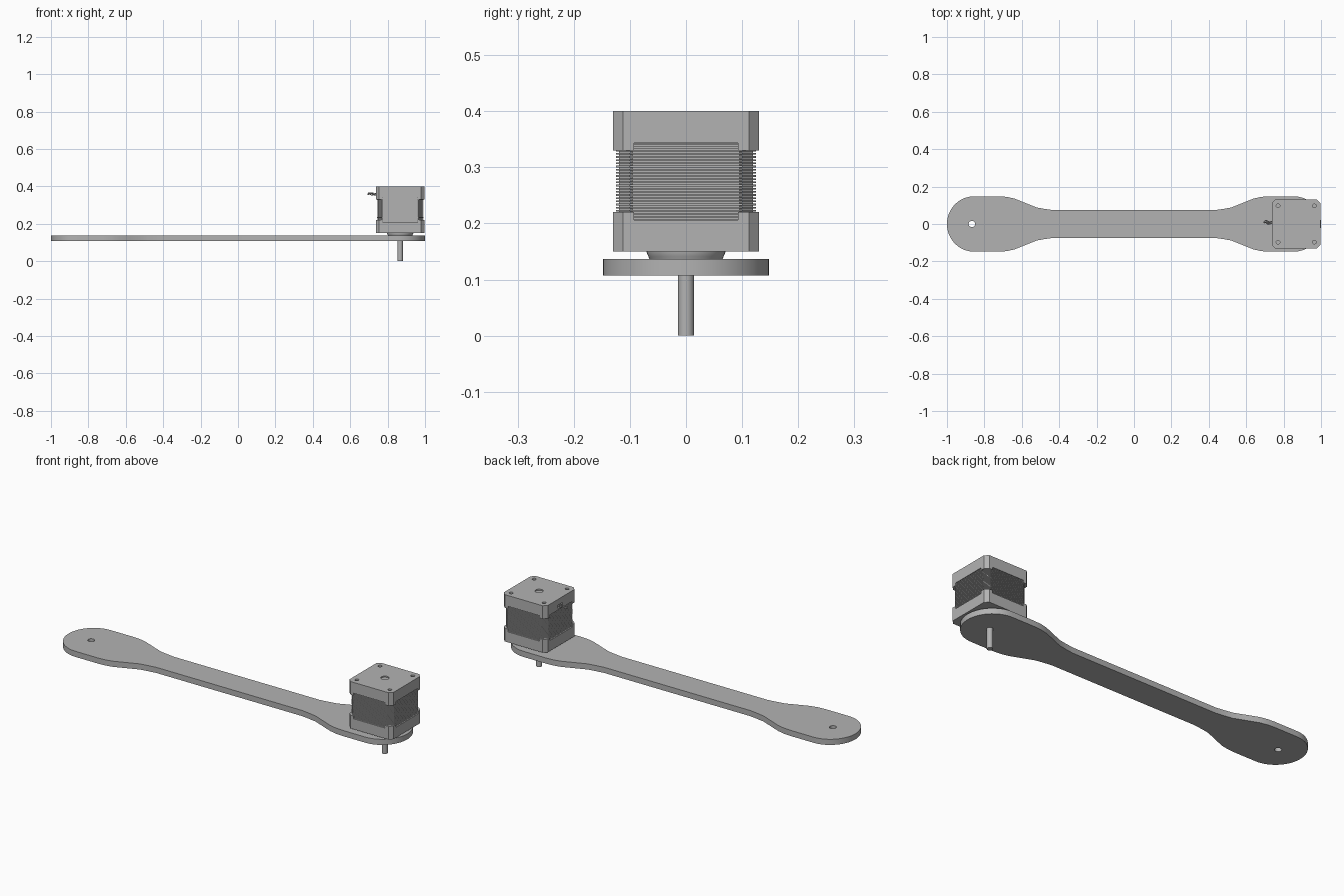
import bpy, bmesh, math
from mathutils import Vector

cube = bpy.data.objects.get("Cube")
if cube:
    bpy.data.objects.remove(cube, do_unlink=True)

grey = bpy.data.materials.new("plain_grey")
grey.use_nodes = True
grey.diffuse_color = (0.45, 0.45, 0.45, 1)
grey.node_tree.nodes["Principled BSDF"].inputs["Base Color"].default_value = (0.45, 0.45, 0.45, 1)

MX = 0.867      # motor axis
HALF = 0.13     # half width of the motor


def loft(name, rings):
    """Closed solid through a stack of equal-length rings of points."""
    bm = bmesh.new()
    loops = [[bm.verts.new(p) for p in ring] for ring in rings]
    n = len(loops[0])
    for a, b in zip(loops, loops[1:]):
        for i in range(n):
            j = (i + 1) % n
            bm.faces.new((a[i], a[j], b[j], b[i]))
    bm.faces.new(loops[0][::-1])
    bm.faces.new(loops[-1])
    bmesh.ops.recalc_face_normals(bm, faces=bm.faces)
    mesh = bpy.data.meshes.new(name)
    bm.to_mesh(mesh)
    bm.free()
    mesh.materials.append(grey)
    obj = bpy.data.objects.new(name, mesh)
    bpy.context.collection.objects.link(obj)
    return obj


def select(obj):
    bpy.ops.object.select_all(action='DESELECT')
    obj.select_set(True)
    bpy.context.view_layer.objects.active = obj


def smooth(obj):
    select(obj)
    bpy.ops.object.shade_smooth_by_angle(angle=math.radians(30))


def circle(x, y, z, r, n=32):
    return [(x + r * math.cos(math.tau * i / n), y + r * math.sin(math.tau * i / n), z)
            for i in range(n)]


def cylinder(name, x, y, z0, z1, r, n=32):
    return loft(name, [circle(x, y, z0, r, n), circle(x, y, z1, r, n)])


def octagon(h, c, z):
    """Square of half width h with corners cut by c, around the motor axis."""
    k = h - c
    pts = [(h, -k), (h, k), (k, h), (-k, h), (-h, k), (-h, -k), (-k, -h), (k, -h)]
    return [(MX + x, y, z) for x, y in pts]


def box(name, cx, cy, cz, sx, sy, sz):
    pts = [(-sx, -sy), (sx, -sy), (sx, sy), (-sx, sy)]
    return loft(name, [[(cx + x, cy + y, cz + z) for x, y in pts] for z in (-sz, sz)])


def cut(target, cutters):
    for cutter in cutters:
        mod = target.modifiers.new("cut", 'BOOLEAN')
        mod.operation = 'DIFFERENCE'
        mod.solver = 'EXACT'
        mod.object = cutter
        select(target)
        bpy.ops.object.modifier_apply(modifier=mod.name)
        bpy.data.objects.remove(cutter, do_unlink=True)


# Link arm: one quarter outline mirrored into the full shape
quarter = [(0.855 + 0.145 * math.cos(math.radians(a)), 0.148 * math.sin(math.radians(a)))
           for a in range(0, 91, 6)]
quarter += [(0.72, 0.148), (0.68, 0.145), (0.64, 0.136), (0.58, 0.112),
            (0.52, 0.088), (0.48, 0.081), (0.43, 0.074)]
half = quarter + [(-x, y) for x, y in reversed(quarter)]
outline = half + [(x, -y) for x, y in reversed(half[1:-1])]
arm = loft("link_arm", [[(x, y, z) for x, y in outline] for z in (0.107, 0.137)])
cut(arm, [cylinder("pivot_cutter", -MX, 0, 0.05, 0.2, 0.017)])
smooth(arm)

# Shaft and pilot boss
smooth(cylinder("motor_shaft", MX, 0, 0, 0.16, 0.0145))
smooth(loft("pilot_boss", [circle(MX, 0, z, r, 48) for z, r in
                           [(0.136, 0.065), (0.141, 0.067), (0.148, 0.07), (0.152, 0.07)]]))


def notches(z0, z1):
    """Cutters for the shallow notch in the middle of each side of a cap."""
    z, s = (z0 + z1) / 2, (z1 - z0) / 2
    result = []
    for sign in (-1, 1):
        result.append(box("notch", MX + sign * HALF, 0, z, 0.011, 0.093, s))
        result.append(box("notch", MX, sign * HALF, z, 0.093, 0.011, s))
    return result


# Motor end caps
lower_cap = loft("lower_cap", [octagon(HALF, 0.018, z) for z in (0.15, 0.22)])
cut(lower_cap, notches(0.206, 0.24))
upper_cap = loft("upper_cap", [octagon(HALF, 0.018, z) for z in (0.33, 0.4)])
holes = [cylinder("screw_hole", MX + sx * 0.097, sy * 0.097, 0.36, 0.42, 0.01, 20)
         for sx in (-1, 1) for sy in (-1, 1)]
holes.append(cylinder("centre_recess", MX, 0, 0.394, 0.42, 0.02))
holes.append(box("cable_slot", MX - HALF, 0.008, 0.36, 0.012, 0.018, 0.009))
cut(upper_cap, notches(0.31, 0.343) + holes)
smooth(lower_cap)
smooth(upper_cap)

# Ribbed stator between the caps
rings = []
count, z0, z1 = 25, 0.204, 0.345
pitch = (z1 - z0) / count
for i in range(count):
    z = z0 + i * pitch
    for dz, h in ((0, 0.125), (0.55, 0.125), (0.55, 0.119), (1, 0.119)):
        rings.append(octagon(h, 0.024, z + dz * pitch))
loft("ribbed_stator", rings)

# Short wavy cable leads
for i in range(4):
    curve = bpy.data.curves.new("cable_lead", 'CURVE')
    curve.dimensions = '3D'
    curve.bevel_depth = 0.0025
    curve.bevel_resolution = 2
    curve.use_fill_caps = True
    spline = curve.splines.new('POLY')
    steps = 14
    spline.points.add(steps - 1)
    for j, p in enumerate(spline.points):
        t = j / (steps - 1)
        pos = Vector((0.75 - 0.055 * t,
                      0.002 + 0.004 * i + 0.007 * math.sin(t * 9 + i * 0.3) * t,
                      0.358 + 0.004 * (i % 2) + 0.004 * math.sin(t * 8 + i)))
        p.co = (*pos, 1)
    curve.materials.append(grey)
    lead = bpy.data.objects.new("cable_lead", curve)
    bpy.context.collection.objects.link(lead)
